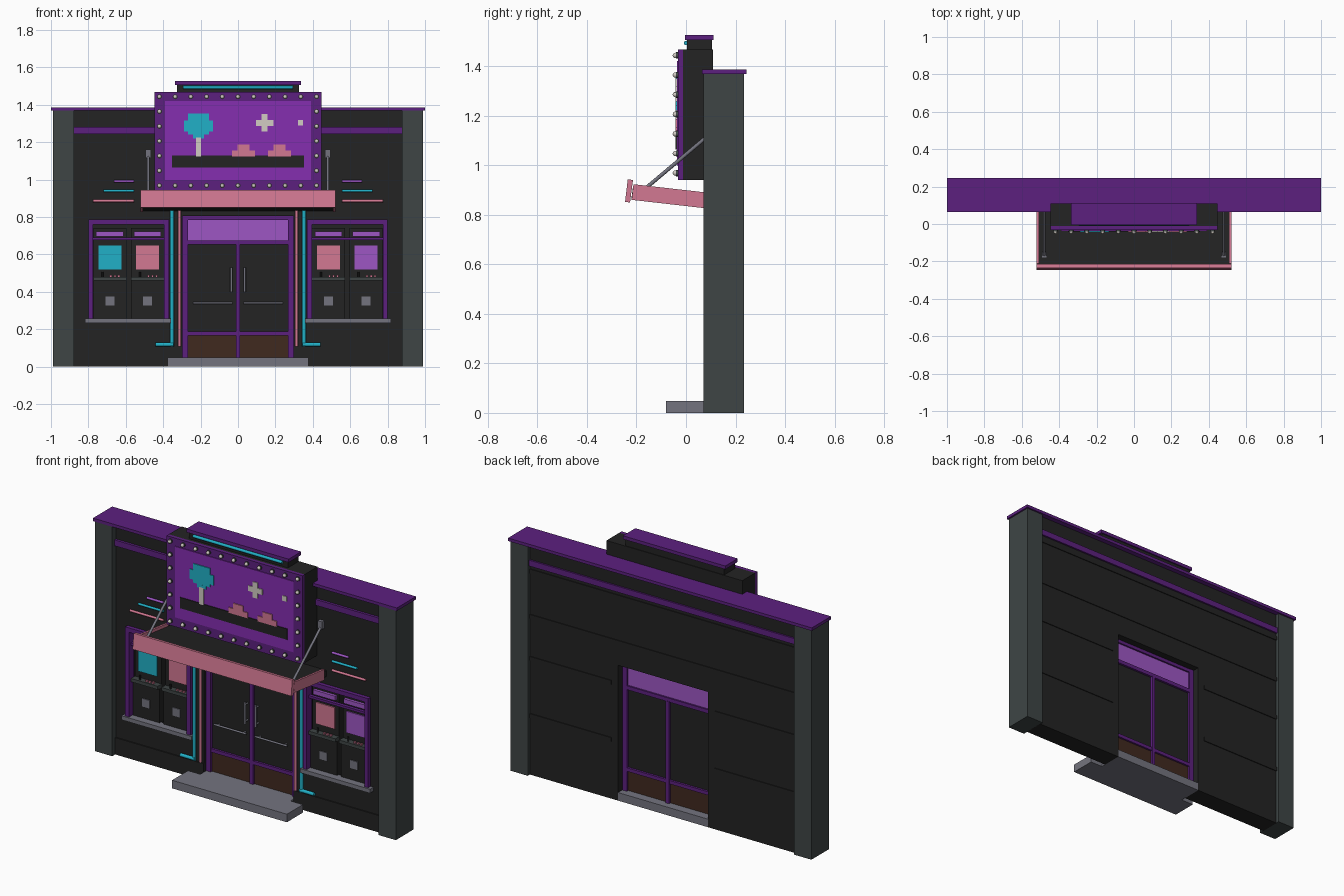
import bpy, bmesh
from mathutils import Vector, Matrix

if "Cube" in bpy.data.objects:
    bpy.data.objects.remove(bpy.data.objects["Cube"])


def material(name, code):
    lin = [(int(code[i:i + 2], 16) / 255) for i in range(0, 6, 2)]
    lin = [c / 12.92 if c < 0.04 else ((c + 0.055) / 1.055) ** 2.4 for c in lin]
    m = bpy.data.materials.new(name)
    m.use_nodes = True
    m.diffuse_color = (*lin, 1)
    m.node_tree.nodes["Principled BSDF"].inputs["Base Color"].default_value = (*lin, 1)
    return m


BLACK = material("charcoal black", "232323")
SLATE = material("slate", "3e4545")
PURPLE = material("deep purple", "5c207f")
VIOLET = material("sign violet", "852eb0")
LILAC = material("lilac", "9e56c4")
TEAL = material("neon teal", "21b0c7")
PINK = material("neon pink", "d27892")
GREY = material("metal grey", "74747f")
BROWN = material("kick plate brown", "40291f")
CREAM = material("bulb cream", "d2ccc4")


def finish(name, bm, mat, smooth=False):
    bmesh.ops.recalc_face_normals(bm, faces=bm.faces)
    for f in bm.faces:
        f.smooth = smooth and len(f.verts) == 4
    me = bpy.data.meshes.new(name)
    bm.to_mesh(me)
    bm.free()
    me.materials.append(mat)
    ob = bpy.data.objects.new(name, me)
    bpy.context.collection.objects.link(ob)
    return ob


def box(name, mat, x, y, z):
    """Box from (low, high) ranges on each axis."""
    bm = bmesh.new()
    size = [abs(r[1] - r[0]) for r in (x, y, z)]
    mid = [(r[0] + r[1]) / 2 for r in (x, y, z)]
    bmesh.ops.create_cube(bm, size=1, matrix=Matrix.Translation(mid) @ Matrix.Diagonal((*size, 1)))
    return finish(name, bm, mat)


def sides(name, mat, x, y, z):
    """The same box on the left and on the right."""
    for s, label in ((1, "left"), (-1, "right")):
        box(f"{label}_{name}", mat, (s * x[0], s * x[1]), y, z)


def prism(name, mat, profile, x0, x1):
    """Side profile in (y, z) extruded along x."""
    bm = bmesh.new()
    face = bm.faces.new([bm.verts.new((x0, y, z)) for y, z in profile])
    moved = bmesh.ops.extrude_face_region(bm, geom=[face])["geom"]
    bmesh.ops.translate(bm, vec=(x1 - x0, 0, 0), verts=[v for v in moved if isinstance(v, bmesh.types.BMVert)])
    return finish(name, bm, mat)


def tube(name, mat, a, b, r=0.01):
    a, b = Vector(a), Vector(b)
    bm = bmesh.new()
    place = Matrix.Translation((a + b) / 2) @ (b - a).to_track_quat("Z", "Y").to_matrix().to_4x4()
    bmesh.ops.create_cone(bm, cap_ends=True, segments=10, radius1=r, radius2=r, depth=(b - a).length, matrix=place)
    return finish(name, bm, mat, True)


# Wall, built around the doorway and two display niches
FRONT, BACK = 0.105, 0.215
sides("wall_back", BLACK, (0.297, 0.88), (0.185, BACK), (0, 1.37))
sides("wall_door_pier", BLACK, (0.297, 0.385), (FRONT, 0.185), (0, 1.37))
sides("wall_outer_pier", BLACK, (0.785, 0.88), (FRONT, 0.185), (0, 1.37))
sides("wall_under_window", BLACK, (0.385, 0.785), (FRONT, 0.185), (0, 0.25))
sides("wall_over_window", BLACK, (0.385, 0.785), (FRONT, 0.185), (0.77, 1.37))
box("wall_over_door", BLACK, (-0.297, 0.297), (FRONT, BACK), (0.805, 1.37))
sides("plinth", BLACK, (0.297, 0.88), (0.098, FRONT), (0, 0.1))
for z in (0.34, 0.68):
    sides("rear_rib", BLACK, (0.34, 0.88), (BACK, 0.22), (z, z + 0.025))
for z in (0.93, 1.2):
    box("rear_rib", BLACK, (-0.88, 0.88), (BACK, 0.22), (z, z + 0.025))
box("front_band", PURPLE, (-0.88, 0.88), (0.09, FRONT), (1.245, 1.28))
box("rear_band", PURPLE, (-0.88, 0.88), (BACK, 0.225), (1.245, 1.28))
sides("pilaster", SLATE, (0.877, 0.99), (0.07, 0.235), (0, 1.37))
box("roof_cap", PURPLE, (-1, 1), (0.065, 0.245), (1.368, 1.386))

# Step and doors
box("step", GREY, (-0.378, 0.378), (-0.08, 0.07), (0, 0.048))
box("threshold", GREY, (-0.297, 0.297), (0.07, BACK), (0, 0.048))
sides("door_post", PURPLE, (0.267, 0.297), (0.125, 0.175), (0.048, 0.805))
box("door_mullion", PURPLE, (-0.011, 0.011), (0.125, 0.175), (0.048, 0.655))
for name, low, high in (("top", 0.785, 0.805), ("transom", 0.652, 0.675), ("kick", 0.166, 0.187)):
    box(name + "_rail", PURPLE, (-0.267, 0.267), (0.127, 0.173), (low, high))
box("transom_light", LILAC, (-0.267, 0.267), (0.138, 0.163), (0.675, 0.785))
sides("door_panel", BLACK, (0.011, 0.267), (0.14, 0.16), (0.187, 0.652))
sides("kick_plate", BROWN, (0.011, 0.267), (0.138, 0.162), (0.048, 0.166))
for s in (-1, 1):
    tube("door_handle", GREY, (s * 0.035, 0.115, 0.4), (s * 0.035, 0.115, 0.53), 0.007)
    tube("push_bar", GREY, (s * 0.03, 0.12, 0.34), (s * 0.24, 0.12, 0.34), 0.006)
    for z in (0.415, 0.515):
        tube("handle_mount", GREY, (s * 0.035, 0.115, z), (s * 0.035, 0.142, z), 0.005)
    for x in (0.05, 0.22):
        tube("bar_mount", GREY, (s * x, 0.12, 0.34), (s * x, 0.142, 0.34), 0.005)

# Neon tubes around the door and beside the canopy
    tube("teal_neon", TEAL, (s * 0.353, 0.093, 0.107), (s * 0.353, 0.093, 0.84), 0.0105)
    tube("teal_neon_foot", TEAL, (s * 0.345, 0.09, 0.118), (s * 0.44, 0.09, 0.118), 0.0105)
    tube("pink_neon", PINK, (s * 0.313, 0.093, 0.107), (s * 0.313, 0.093, 0.84), 0.009)
    for mat, x, z in ((LILAC, 0.663, 0.991), (TEAL, 0.72, 0.94), (PINK, 0.775, 0.886)):
        tube("side_neon", mat, (s * 0.555, 0.093, z), (s * x, 0.093, z), 0.0075)

# Window frames
sides("window_outer_jamb", PURPLE, (0.775, 0.8), (0.082, 0.13), (0.25, 0.786))
sides("window_inner_jamb", PURPLE, (0.37, 0.395), (0.082, 0.13), (0.25, 0.786))
sides("window_head", PURPLE, (0.395, 0.775), (0.082, 0.13), (0.76, 0.786))
sides("window_bar", PURPLE, (0.395, 0.775), (0.1, 0.12), (0.676, 0.69))
sides("window_sill", GREY, (0.358, 0.818), (0.072, 0.13), (0.232, 0.256))

# Game cabinets in the windows
for x, screen in ((-0.685, TEAL), (-0.484, PINK), (0.484, PINK), (0.685, LILAC)):
    wide = (x - 0.088, x + 0.088)
    box("cabinet_base", BLACK, wide, (0.115, 0.185), (0.25, 0.46))
    box("cabinet_top", BLACK, wide, (0.135, 0.185), (0.46, 0.74))
    box("cabinet_marquee", LILAC, (x - 0.073, x + 0.073), (0.118, 0.136), (0.695, 0.722))
    box("cabinet_screen", screen, (x - 0.062, x + 0.062), (0.128, 0.136), (0.519, 0.647))
    box("control_panel", SLATE, wide, (0.098, 0.14), (0.46, 0.48))
    box("coin_door", GREY, (x - 0.024, x + 0.024), (0.11, 0.116), (0.326, 0.374))
    for dx in (0.005, 0.027, 0.048):
        box("button", PINK, (x + dx - 0.006, x + dx + 0.006), (0.108, 0.12), (0.48, 0.49))
    tube("joystick", BLACK, (x - 0.04, 0.115, 0.478), (x - 0.04, 0.115, 0.505), 0.005)

# Sloping canopy with support rods
prism("canopy_deck", BLACK, [(-0.215, 0.905), (0.105, 0.868), (0.105, 0.832), (-0.22, 0.868)], -0.51, 0.51)
for s in (-1, 1):
    prism("canopy_side", PINK, [(-0.212, 0.923), (0.07, 0.891), (0.07, 0.827), (-0.22, 0.86)], s * 0.508, s * 0.52)
    tube("support_rod", GREY, (s * 0.48, -0.165, 0.905), (s * 0.48, 0.1, 1.128), 0.0075)
    box("rod_bracket", GREY, (s * 0.465, s * 0.495), (0.085, FRONT), (1.115, 1.16))
    box("rod_foot", GREY, (s * 0.468, s * 0.492), (-0.18, -0.15), (0.888, 0.908))
prism("canopy_fascia", PINK, [(-0.235, 0.943), (-0.214, 0.94), (-0.226, 0.849), (-0.246, 0.852)], -0.522, 0.522)

# Sign cabinet with crown
box("sign_box", BLACK, (-0.447, 0.447), (-0.012, 0.109), (0.94, 1.467))
box("sign_frame", PURPLE, (-0.447, 0.447), (-0.033, -0.012), (0.94, 1.467))
box("sign_panel", VIOLET, (-0.39, 0.39), (-0.037, -0.032), (0.998, 1.42))
box("crown", BLACK, (-0.325, 0.325), (0.005, 0.105), (1.467, 1.508))
box("crown_cap", PURPLE, (-0.337, 0.337), (-0.005, 0.112), (1.506, 1.526))
tube("crown_neon", TEAL, (-0.293, 0, 1.493), (0.293, 0, 1.493), 0.009)


# Blocky sign picture, made of thin plates
def plate(name, mat, x0, x1, z0, z1, lift=0.0):
    box(name, mat, (x0, x1), (-0.042 - lift, -0.036), (z0, z1))


plate("sign_ground", BLACK, -0.353, 0.353, 1.064, 1.128)
plate("tree_trunk", CREAM, -0.225, -0.197, 1.123, 1.225, 0.001)
for i, (half, low, high) in enumerate(((0.078, 1.257, 1.315), (0.055, 1.24, 1.353), (0.03, 1.22, 1.24))):
    plate("tree_crown", TEAL, -0.211 - half, -0.211 + half, low, high, 0.0005 * i)
for x in (0.03, 0.222):
    plate("bush_base", PINK, x - 0.062, x + 0.062, 1.123, 1.155, 0.001)
    plate("bush_top", PINK, x - 0.032, x + 0.032, 1.155, 1.187, 0.001)
plate("cross_bar", CREAM, 0.095, 0.189, 1.287, 1.319)
plate("cross_post", CREAM, 0.126, 0.158, 1.256, 1.35, 0.0005)
plate("small_square", CREAM, 0.32, 0.348, 1.289, 1.319)

# Bulbs around the sign frame
spots = [(-0.42 + 0.084 * i, z) for i in range(11) for z in (0.968, 1.443)]
spots += [(x, 0.968 + 0.0792 * i) for i in range(1, 6) for x in (-0.42, 0.42)]
for x, z in spots:
    tube("bulb_socket", SLATE, (x, -0.032, z), (x, -0.04, z), 0.013)
    bm = bmesh.new()
    bmesh.ops.create_uvsphere(bm, u_segments=8, v_segments=6, radius=0.011, matrix=Matrix.Translation((x, -0.043, z)))
    finish("bulb", bm, CREAM, True)
